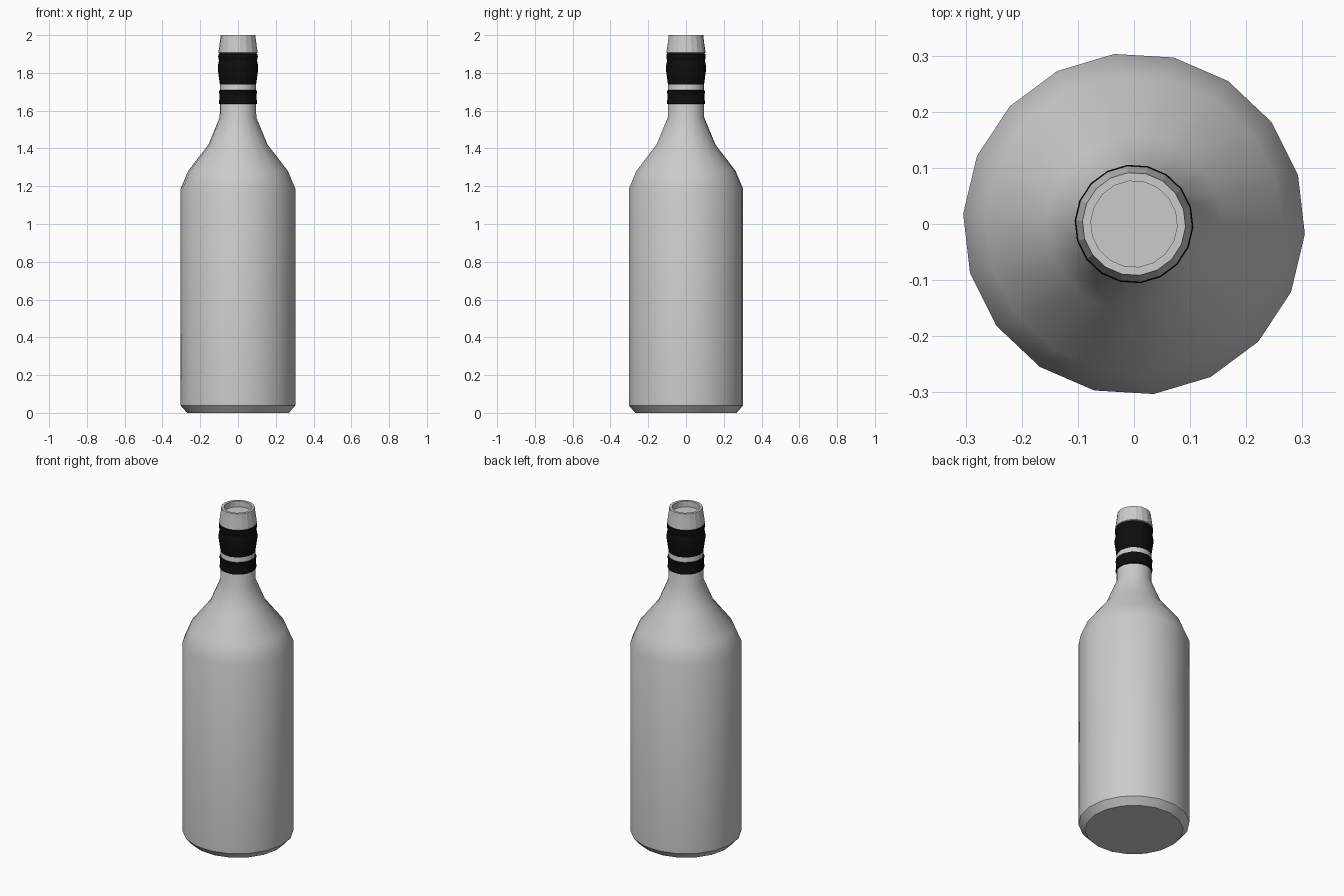
import bpy
import math

if "Cube" in bpy.data.objects:
    bpy.data.objects.remove(bpy.data.objects["Cube"])

SIDES = 18
START = math.radians(-3.4)


def lathe(name, profile, material=None, smooth_angle=None):
    """Revolve (radius, height) points around z and cap both ends."""
    verts = []
    for r, z in profile:
        for i in range(SIDES):
            a = START + 2 * math.pi * i / SIDES
            verts.append((r * math.cos(a), r * math.sin(a), z))
    faces = []
    for k in range(len(profile) - 1):
        for i in range(SIDES):
            j = (i + 1) % SIDES
            lo, hi = k * SIDES, (k + 1) * SIDES
            faces.append((lo + i, lo + j, hi + j, hi + i))
    faces.append(tuple(reversed(range(SIDES))))
    last = (len(profile) - 1) * SIDES
    faces.append(tuple(range(last, last + SIDES)))
    mesh = bpy.data.meshes.new(name)
    mesh.from_pydata(verts, [], faces)
    obj = bpy.data.objects.new(name, mesh)
    bpy.context.collection.objects.link(obj)
    if material:
        mesh.materials.append(material)
    if smooth_angle:
        bpy.ops.object.select_all(action='DESELECT')
        obj.select_set(True)
        bpy.context.view_layer.objects.active = obj
        bpy.ops.object.shade_smooth_by_angle(angle=math.radians(smooth_angle))
    return obj


black = bpy.data.materials.new("black_band")
black.diffuse_color = (0.004, 0.004, 0.004, 1)
black.use_nodes = True
black.node_tree.nodes["Principled BSDF"].inputs["Base Color"].default_value = black.diffuse_color

# Bottle body with chamfered base, shoulder and neck
lathe("bottle_body", [
    (0.27, 0.0), (0.305, 0.04), (0.305, 1.185), (0.265, 1.28),
    (0.157, 1.42), (0.097, 1.565), (0.093, 1.91),
], smooth_angle=35)

# Lower neck band
lathe("lower_band", [
    (0.093, 1.632), (0.101, 1.637), (0.101, 1.65), (0.098, 1.66),
    (0.098, 1.685), (0.101, 1.695), (0.101, 1.705), (0.093, 1.71),
], black)

# Upper grip band
lathe("upper_band", [
    (0.09, 1.735), (0.096, 1.738), (0.106, 1.81), (0.106, 1.84),
    (0.101, 1.865), (0.105, 1.885), (0.104, 1.9), (0.093, 1.907),
], black)

# Tapered mouth with a shallow recess
lathe("mouth", [
    (0.092, 1.90), (0.104, 1.907), (0.094, 1.98), (0.092, 2.0),
    (0.077, 2.0), (0.077, 1.965),
])
